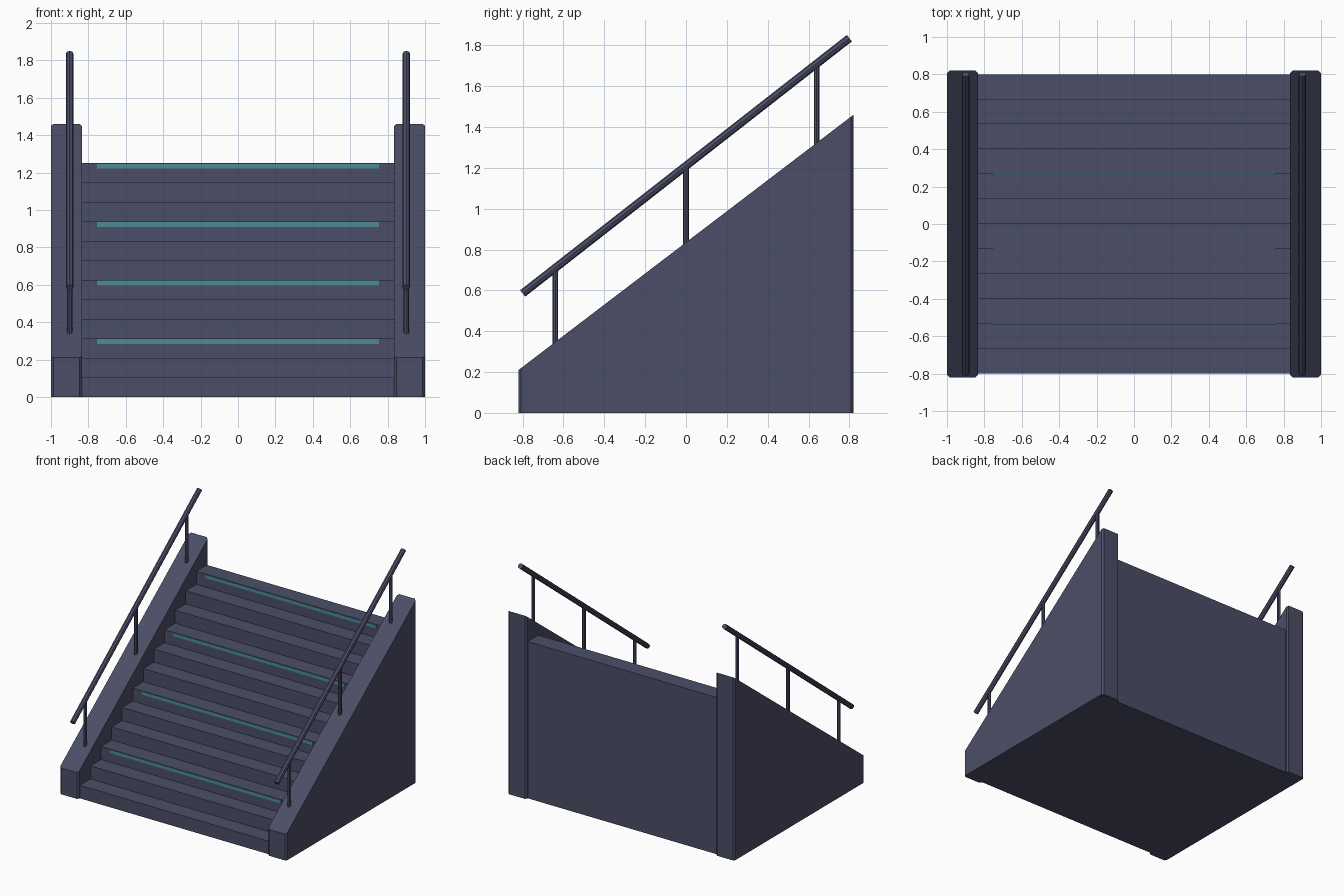
import bpy, bmesh, math
from mathutils import Matrix, Vector

if "Cube" in bpy.data.objects:
    bpy.data.objects.remove(bpy.data.objects["Cube"])

STEPS, DEPTH, HEIGHT = 12, 1.6, 1.25
RUN, RISE = DEPTH / STEPS, HEIGHT / STEPS


def material(name, rgb):
    m = bpy.data.materials.new(name)
    m.diffuse_color = (*rgb, 1)
    m.use_nodes = True
    m.node_tree.nodes["Principled BSDF"].inputs["Base Color"].default_value = m.diffuse_color
    return m


slate = material("slate_blue", (0.071, 0.076, 0.135))
teal = material("teal", (0.075, 0.26, 0.32))


def finish(bm, name, mat):
    bmesh.ops.recalc_face_normals(bm, faces=bm.faces)
    me = bpy.data.meshes.new(name)
    bm.to_mesh(me)
    bm.free()
    me.materials.append(mat)
    ob = bpy.data.objects.new(name, me)
    bpy.context.collection.objects.link(ob)
    return ob


def prism(name, points, offset, mat, top=None):
    """Extrude a flat outline; top(y) optionally slopes the upper end."""
    bm = bmesh.new()
    face = bm.faces.new([bm.verts.new(p) for p in points])
    ext = bmesh.ops.extrude_face_region(bm, geom=[face])
    for v in ext["geom"]:
        if isinstance(v, bmesh.types.BMVert):
            v.co += Vector(offset)
            if top:
                v.co.z = top(v.co.y)
    return finish(bm, name, mat)


def rod(name, a, b, radius, mat):
    """Eight-sided bar between two points lying in one x plane."""
    a, b = Vector(a), Vector(b)
    d = b - a
    rot = Matrix.Rotation(-math.atan2(d.y, d.z), 4, 'X')
    bm = bmesh.new()
    bmesh.ops.create_cone(bm, cap_ends=True, segments=8, radius1=radius, radius2=radius,
                          depth=d.length, matrix=Matrix.Translation((a + b) / 2) @ rot)
    return finish(bm, name, mat)


def wall_top(y):
    return 0.835 + 0.762 * y


def rail_z(y):
    return 1.21 + HEIGHT / DEPTH * y


# Solid flight of steps
W = 0.84
outline = [(-W, DEPTH / 2, 0), (-W, -DEPTH / 2, 0)]
for i in range(STEPS):
    y = -DEPTH / 2 + i * RUN
    if i:
        outline.append((-W, y, i * RISE))
    outline.append((-W, y, (i + 1) * RISE))
outline.append((-W, DEPTH / 2, HEIGHT))
prism("steps", outline, (2 * W, 0, 0), slate)

# Teal strip on every third riser
for n in range(3, STEPS + 1, 3):
    y, z = -DEPTH / 2 + (n - 1) * RUN, n * RISE
    pts = [(x, y - 0.005, h) for x, h in
           ((-0.755, z - 0.029), (0.755, z - 0.029), (0.755, z - 0.003), (-0.755, z - 0.003))]
    prism(f"tread_strip_{n}", pts, (0, 0.007, 0), teal)

for side, s in (("left", -1), ("right", 1)):
    # Sloped side wall with chamfered upright corners
    hx, hy, c, cx = 0.0825, 0.82, 0.013, s * 0.9175
    corners = [(hx - c, -hy), (hx, -hy + c), (hx, hy - c), (hx - c, hy),
               (-hx + c, hy), (-hx, hy - c), (-hx, -hy + c), (-hx + c, -hy)]
    prism(f"{side}_wall", [(cx + x, y, 0) for x, y in corners], (0, 0, 1), slate, wall_top)
    # Handrail and its posts
    x = s * 0.9
    rod(f"{side}_handrail", (x, -0.8, rail_z(-0.8)), (x, 0.8, rail_z(0.8)), 0.02, slate)
    for k, y in enumerate((-0.64, 0, 0.64)):
        rod(f"{side}_post_{k + 1}", (x, y, wall_top(y) - 0.03), (x, y, rail_z(y)), 0.014, slate)
